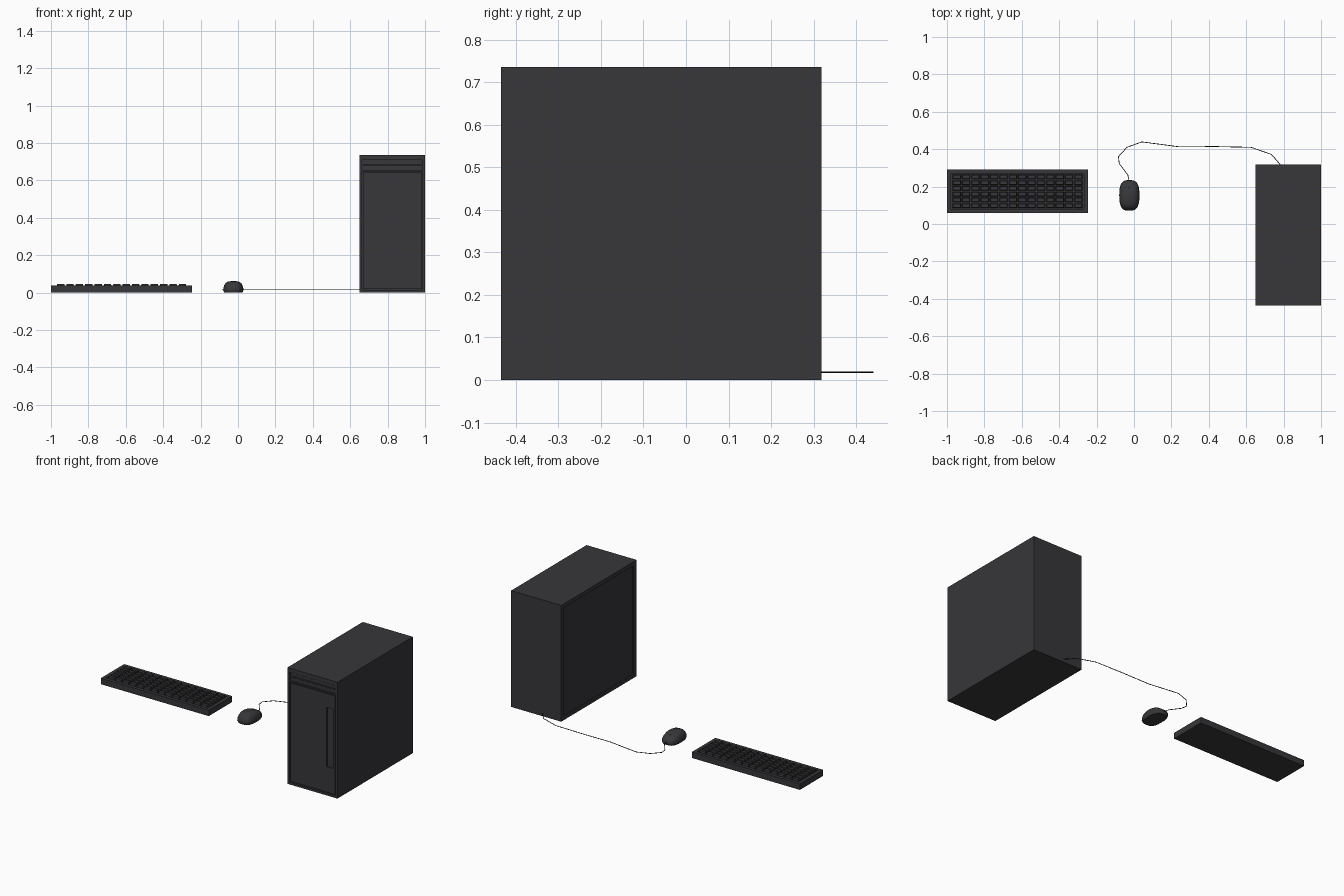
import bpy, bmesh, math

if "Cube" in bpy.data.objects:
    bpy.data.objects.remove(bpy.data.objects["Cube"])

def material(name, v):
    m = bpy.data.materials.new(name)
    m.diffuse_color = (v, v, v * 1.12, 1)
    m.use_nodes = True
    m.node_tree.nodes["Principled BSDF"].inputs["Base Color"].default_value = m.diffuse_color
    return m

CASE = material("charcoal", 0.038)
DARK = material("near_black", 0.018)

def add_mesh(name, bm, mat):
    bmesh.ops.recalc_face_normals(bm, faces=bm.faces)
    me = bpy.data.meshes.new(name)
    bm.to_mesh(me)
    bm.free()
    ob = bpy.data.objects.new(name, me)
    bpy.context.collection.objects.link(ob)
    me.materials.append(mat)
    return ob

def bm_box(bm, lo, hi, taper=0.0):
    x0, y0, z0 = lo
    x1, y1, z1 = hi
    t = taper
    b = [bm.verts.new(p) for p in ((x0, y0, z0), (x1, y0, z0), (x1, y1, z0), (x0, y1, z0))]
    u = [bm.verts.new(p) for p in ((x0+t, y0+t, z1), (x1-t, y0+t, z1), (x1-t, y1-t, z1), (x0+t, y1-t, z1))]
    bm.faces.new(b[::-1])
    bm.faces.new(u)
    for i in range(4):
        j = (i + 1) % 4
        bm.faces.new((b[i], b[j], u[j], u[i]))

def box(name, lo, hi, mat=CASE):
    bm = bmesh.new()
    bm_box(bm, lo, hi)
    return add_mesh(name, bm, mat)

def cut(target, name, lo, hi):
    cutter = box(name, lo, hi, target.data.materials[0])
    cutter.hide_render = True
    cutter.hide_viewport = True
    mod = target.modifiers.new(name, 'BOOLEAN')
    mod.operation = 'DIFFERENCE'
    mod.solver = 'EXACT'
    mod.object = cutter

# Computer tower with recessed door, drive bays and left side panel
X0, X1, YF, YB, H = 0.65, 1.0, -0.435, 0.318, 0.735
tower = box("tower_case", (X0, YF, 0), (X1, YB, H))
cut(tower, "door_cutter", (0.664, YF - 0.05, 0.014), (0.986, YF + 0.012, 0.647))
for i, z in enumerate((0.655, 0.686)):
    cut(tower, f"bay_cutter_{i}", (0.664, YF - 0.05, z), (0.986, YF + 0.01, z + 0.024))
cut(tower, "side_cutter", (X0 - 0.05, -0.402, 0.025), (X0 + 0.006, 0.29, 0.71))

# Front door with vertical finger recess
door = box("front_door", (0.669, YF + 0.003, 0.019), (0.981, YF + 0.013, 0.642))
cut(door, "handle_cutter", (0.922, YF - 0.05, 0.18), (0.965, YF + 0.010, 0.555))

# Drive bay covers
for i, z in enumerate((0.655, 0.686)):
    box(f"drive_bay_{i}", (0.668, YF + 0.004, z + 0.003), (0.982, YF + 0.012, z + 0.021))

# Keyboard base with sunken key tray
base = box("keyboard_base", (-1.0, 0.058, 0), (-0.245, 0.291, 0.038))
cut(base, "tray_cutter", (-0.978, 0.079, 0.028), (-0.267, 0.271, 0.1))

# Key caps in a regular grid
bm = bmesh.new()
cols, rows = 14, 6
px, py = 0.701 / cols, 0.184 / rows
for c in range(cols):
    for r in range(rows):
        x, y = -0.973 + c * px, 0.083 + r * py
        bm_box(bm, (x + 0.003, y + 0.003, 0.027), (x + px - 0.003, y + py - 0.003, 0.046), 0.003)
add_mesh("keys", bm, CASE)

# Mouse lofted from stacked rounded outlines, higher towards the palm
CX, CY, N = -0.025, 0.153, 28
def outline(w, l, z, hump):
    pts = []
    for i in range(N):
        a = 2 * math.pi * i / N
        c, s = math.cos(a), math.sin(a)
        x = math.copysign(abs(c) ** 0.65, c) * w
        y = math.copysign(abs(s) ** 0.75, s) * l
        pts.append((CX + x, CY + y, z - hump * max(0, y / 0.082 + 0.2) ** 2))
    return pts

bm = bmesh.new()
rings = []
for ring in ((0.049, 0.076, 0.0, 0), (0.054, 0.082, 0.012, 0), (0.053, 0.080, 0.024, 0.001),
             (0.049, 0.074, 0.039, 0.006), (0.042, 0.063, 0.051, 0.011),
             (0.030, 0.046, 0.058, 0.015), (0.014, 0.022, 0.061, 0.015)):
    rings.append([bm.verts.new(p) for p in outline(*ring)])
for a, b in zip(rings, rings[1:]):
    for i in range(N):
        j = (i + 1) % N
        bm.faces.new((a[i], a[j], b[j], b[i]))
bm.faces.new(rings[0][::-1])
bm.faces.new(rings[-1])
mouse = add_mesh("mouse_body", bm, CASE)
bpy.context.view_layer.objects.active = mouse
mouse.select_set(True)
bpy.ops.object.shade_smooth_by_angle(angle=math.radians(40))

# Scroll wheel
bpy.ops.mesh.primitive_cylinder_add(vertices=16, radius=0.010, depth=0.009,
                                    location=(CX, 0.193, 0.043), rotation=(0, math.pi / 2, 0))
wheel = bpy.context.object
wheel.name = "scroll_wheel"
wheel.data.materials.append(DARK)

# Cable from mouse to the back of the tower
path = ((-0.025, 0.225), (-0.033, 0.262), (-0.079, 0.323), (-0.083, 0.36), (-0.038, 0.41),
        (0.042, 0.439), (0.24, 0.413), (0.44, 0.414), (0.625, 0.41), (0.735, 0.372), (0.785, 0.314))
cu = bpy.data.curves.new("mouse_cable", 'CURVE')
cu.dimensions = '3D'
cu.bevel_depth = 0.002
cu.bevel_resolution = 1
cu.use_fill_caps = True
sp = cu.splines.new('POLY')
sp.points.add(len(path) - 1)
for p, (x, y) in zip(sp.points, path):
    p.co = (x, y, 0.018, 1)
cable = bpy.data.objects.new("mouse_cable", cu)
bpy.context.collection.objects.link(cable)
cu.materials.append(DARK)
